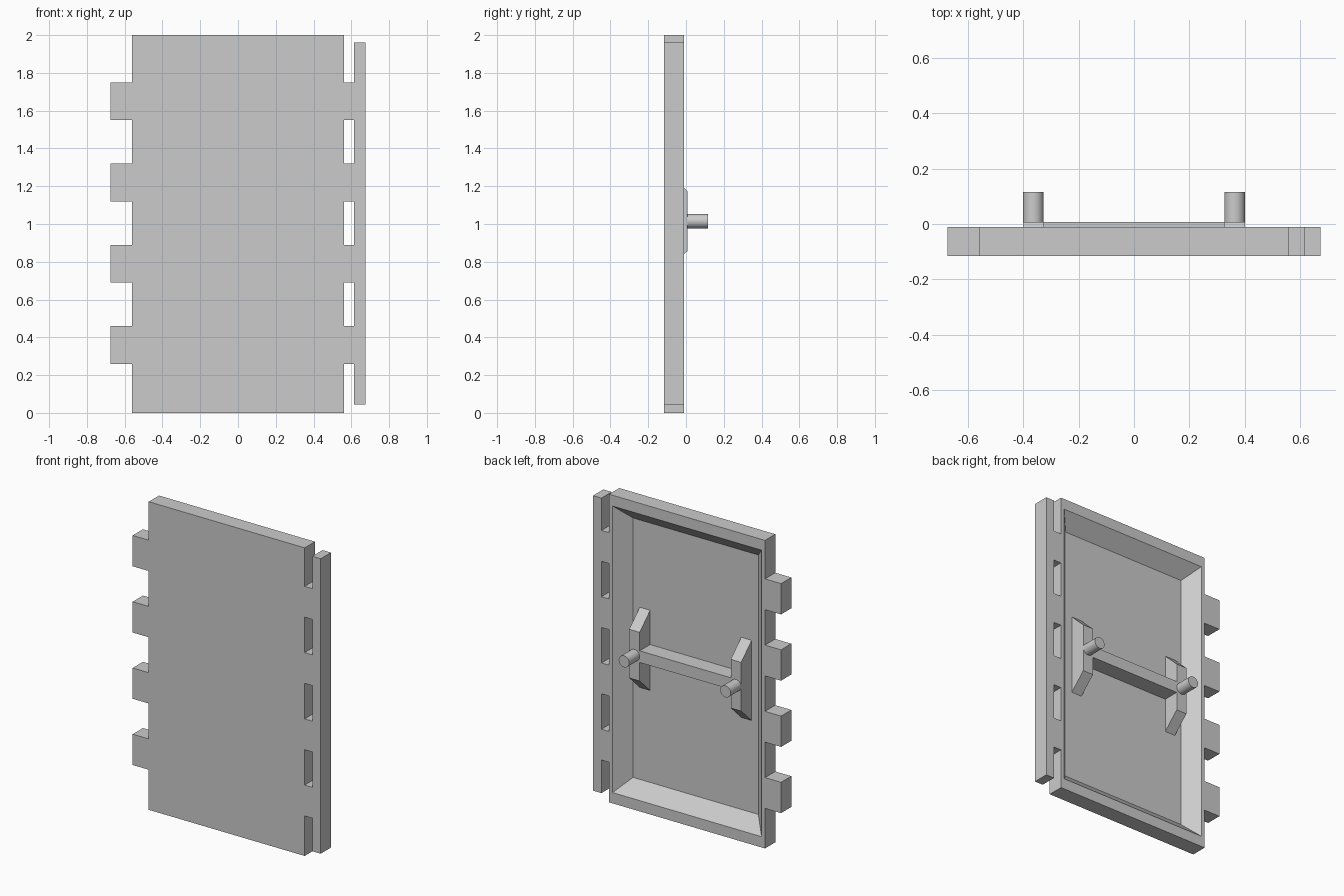
import bpy, bmesh
from mathutils import Matrix

if "Cube" in bpy.data.objects:
    bpy.data.objects.remove(bpy.data.objects["Cube"], do_unlink=True)

grey = bpy.data.materials.new("plain grey")
grey.use_nodes = True
colour = (0.6, 0.6, 0.6, 1)
grey.diffuse_color = colour
grey.node_tree.nodes["Principled BSDF"].inputs["Base Color"].default_value = colour

FRONT, BACK = -0.116, -0.011      # door faces
FLOOR, HANDLE = -0.099, 0.008     # recess floor, handle face
MID = 1.015                       # handle height


def finish(name, bm):
    bmesh.ops.recalc_face_normals(bm, faces=bm.faces)
    mesh = bpy.data.meshes.new(name)
    bm.to_mesh(mesh)
    bm.free()
    mesh.materials.append(grey)
    obj = bpy.data.objects.new(name, mesh)
    bpy.context.collection.objects.link(obj)
    return obj


def box_bm(x, y, z):
    bm = bmesh.new()
    size = [b - a for a, b in (x, y, z)]
    centre = [(a + b) / 2 for a, b in (x, y, z)]
    bmesh.ops.create_cube(bm, size=1, matrix=Matrix.Translation(centre) @ Matrix.Diagonal((*size, 1)))
    return bm


def box(name, x, y, z):
    return finish(name, box_bm(x, y, z))


# Door panel with a sloping recess in its back
bm = box_bm((-0.56, 0.56), (FRONT, BACK), (0, 2))
back = max(bm.faces, key=lambda f: f.calc_center_median().y)


def inset_back(half_x, half_z, y):
    bmesh.ops.inset_region(bm, faces=[back], thickness=0.02)
    for v in back.verts:
        v.co = (half_x if v.co.x > 0 else -half_x, y, 1 + (half_z if v.co.z > 1 else -half_z))


inset_back(0.535, 0.93, BACK)
inset_back(0.45, 0.842, FLOOR)
finish("door_panel", bm)

# Locking tabs, hinge links and hinge bar
for i in range(4):
    z = (0.26 + 0.43 * i, 0.46 + 0.43 * i)
    box(f"locking_tab_{i + 1}", (-0.675, -0.56), (FRONT, BACK), z)
    box(f"hinge_link_{i + 1}", (0.56, 0.615), (FRONT, BACK), z)
box("hinge_bar", (0.615, 0.675), (FRONT, BACK), (0.045, 1.96))

# Handle brackets with tapered ends, and round pegs
for side, s in (("left", 1), ("right", -1)):
    bm = box_bm(sorted((s * 0.327, s * 0.402)), (FLOOR, HANDLE), (MID - 0.26, MID + 0.26))
    for v in bm.verts:
        if v.co.y > 0:
            v.co.z = MID + (0.158 if v.co.z > MID else -0.158)
    finish(f"{side}_bracket", bm)

    bpy.ops.mesh.primitive_cylinder_add(vertices=32, radius=0.0375, depth=0.116 - HANDLE,
                                        location=(s * 0.3645, (0.116 + HANDLE) / 2, MID),
                                        rotation=(1.570796, 0, 0))
    peg = bpy.context.object
    peg.name = f"{side}_peg"
    peg.data.materials.append(grey)
    bpy.ops.object.shade_smooth_by_angle()

# Cross bar joining the brackets
box("cross_bar", (-0.327, 0.327), (FLOOR, HANDLE), (MID - 0.038, MID + 0.038))
